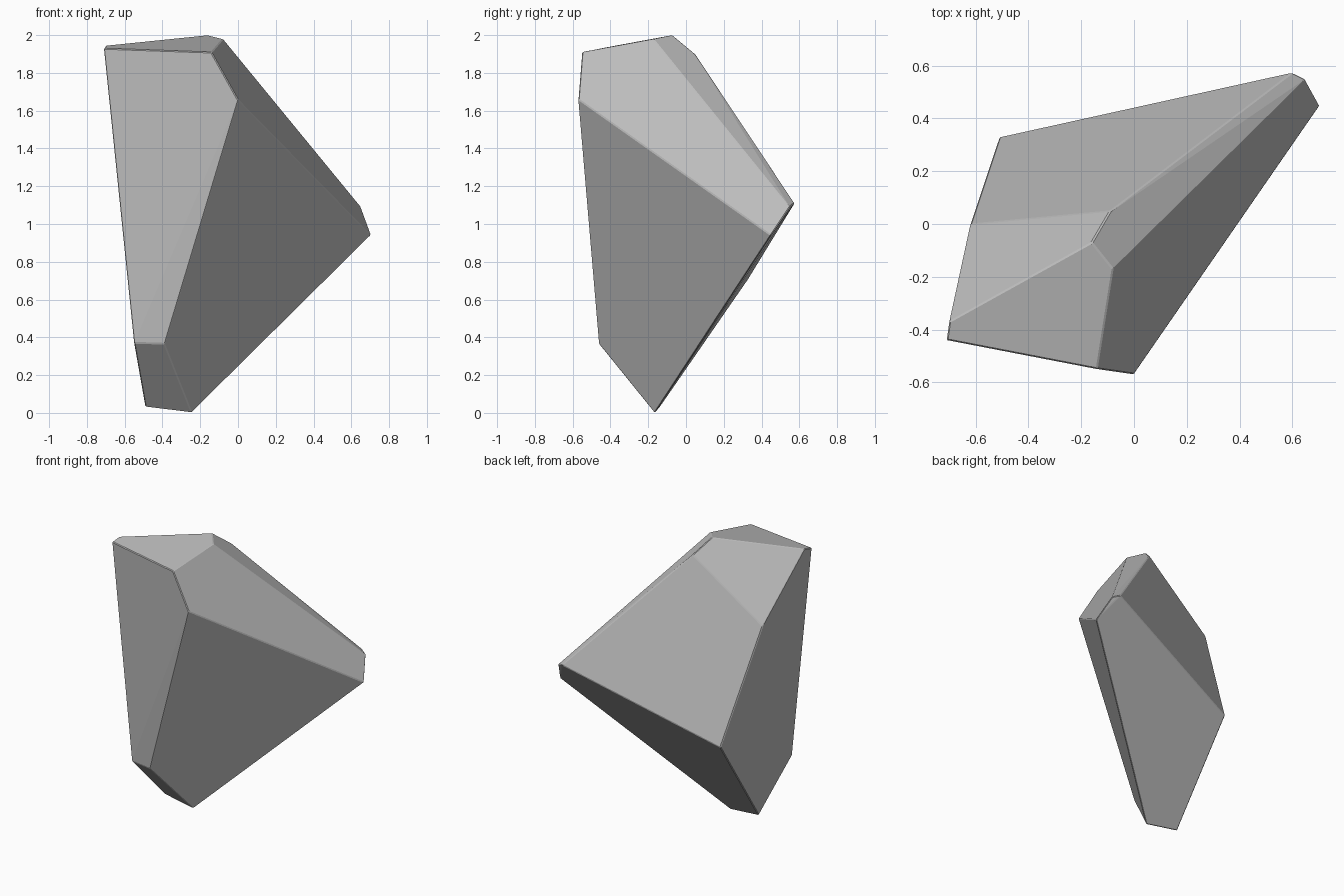
import bpy
import bmesh
from math import radians

default_cube = bpy.data.objects.get("Cube")
if default_cube:
    bpy.data.objects.remove(default_cube, do_unlink=True)


def make_material(name, colour):
    material = bpy.data.materials.new(name)
    material.use_nodes = True
    material.diffuse_color = colour
    shader = material.node_tree.nodes["Principled BSDF"]
    shader.inputs["Base Color"].default_value = colour
    shader.inputs["Roughness"].default_value = 0.9
    return material


def build_faceted_stone(name, corners, material):
    """Wrap a convex stone around its corners and merge flat facets."""
    bm = bmesh.new()
    for corner in corners:
        bm.verts.new(corner)
    hull = bmesh.ops.convex_hull(bm, input=bm.verts)
    spare = {v for v in hull["geom_interior"] + hull["geom_unused"]
             if isinstance(v, bmesh.types.BMVert)}
    bmesh.ops.delete(bm, geom=list(spare), context="VERTS")
    bmesh.ops.dissolve_limit(bm, angle_limit=radians(3),
                             verts=bm.verts, edges=bm.edges)
    bmesh.ops.recalc_face_normals(bm, faces=bm.faces)
    mesh = bpy.data.meshes.new(name)
    bm.to_mesh(mesh)
    bm.free()
    mesh.materials.append(material)
    stone = bpy.data.objects.new(name, mesh)
    bpy.context.scene.collection.objects.link(stone)
    return stone


# Crown: the small sloping facets at the top
crown = [(-.71, -.44, 1.93), (-.70, -.37, 1.945), (-.14, -.55, 1.91),
         (-.16, -.07, 2), (-.08, -.17, 1.98), (-.09, .05, 1.9)]

# Shoulders: the widest corners round the middle
shoulders = [(0, -.57, 1.66), (.705, .45, .94), (.65, .55, 1.09),
             (.6, .575, 1.11), (-.62, 0, 1.5), (-.51, .33, .71)]

# Foot: the narrow wedge at the bottom
foot = [(-.55, -.44, .37), (-.39, -.46, .365),
        (-.49, -.14, .03), (-.245, -.165, 0)]

grey = make_material("stone grey", (.5, .5, .5, 1))
rock = build_faceted_stone("rock", crown + shoulders + foot, grey)

# Slightly worn edges
worn = rock.modifiers.new("worn edges", "BEVEL")
worn.width = .005
worn.segments = 1
worn.limit_method = "ANGLE"
worn.angle_limit = radians(12)
